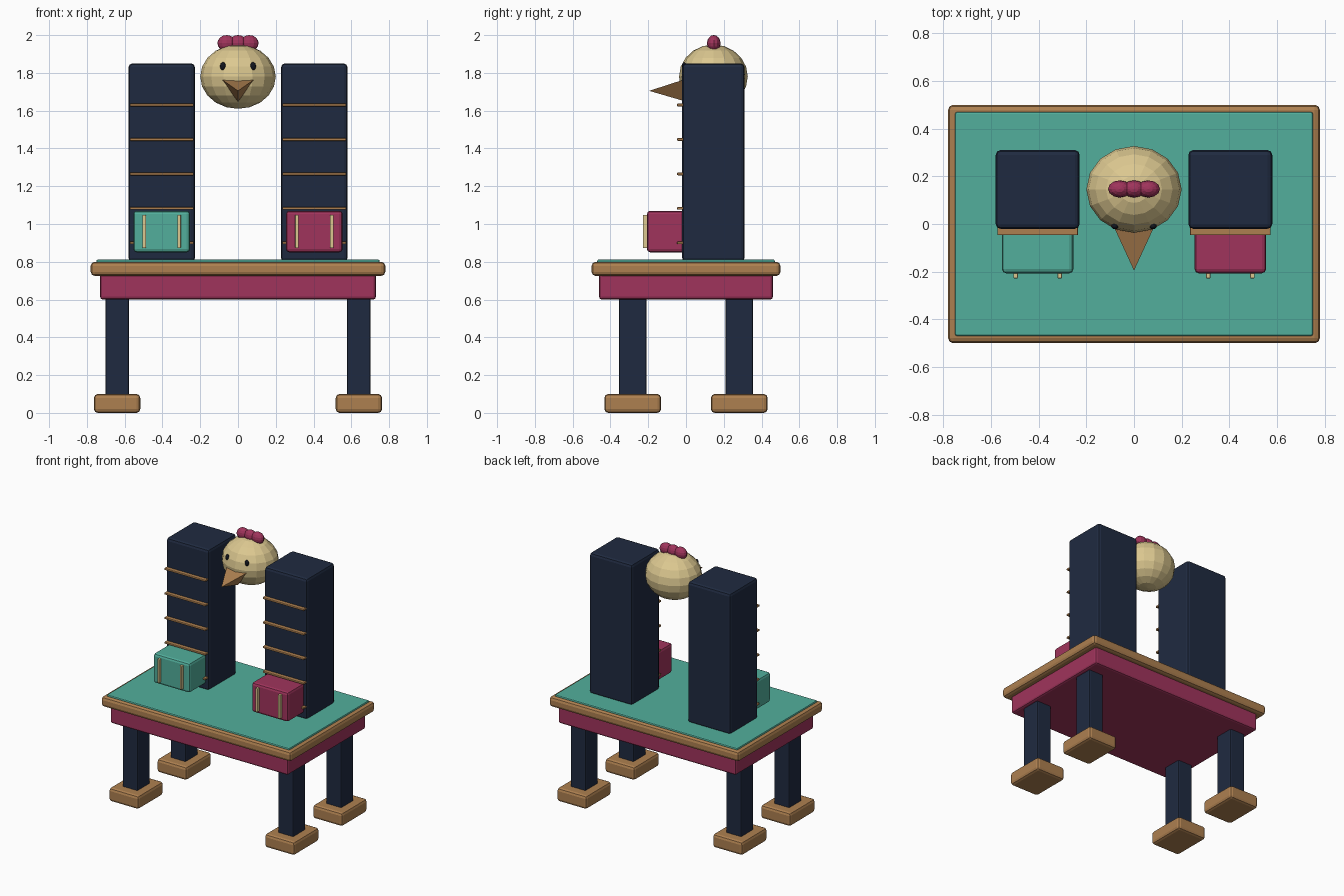
import bpy, bmesh

if "Cube" in bpy.data.objects:
    bpy.data.objects.remove(bpy.data.objects["Cube"])


def material(name, hex_color):
    rgb = [int(hex_color[i:i + 2], 16) / 255 for i in (0, 2, 4)]
    m = bpy.data.materials.new(name)
    m.diffuse_color = [((c + 0.055) / 1.055) ** 2.4 for c in rgb] + [1]
    m.use_nodes = True
    m.node_tree.nodes["Principled BSDF"].inputs["Base Color"].default_value = m.diffuse_color
    return m


NAVY = material("navy", "1F2A40")
TEAL = material("teal", "52AF9C")
CRIMSON = material("crimson", "A0345C")
WOOD = material("wood", "AE8050")
CREAM = material("cream", "DCC890")
DARK = material("dark", "12151E")


def box(name, x, y, z, mat, bevel=0.0, segments=2):
    """Box given by its (min, max) range on each axis, with rounded edges."""
    bpy.ops.mesh.primitive_cube_add(
        size=1, location=[(r[0] + r[1]) / 2 for r in (x, y, z)])
    ob = bpy.context.object
    ob.name = name
    ob.scale = [r[1] - r[0] for r in (x, y, z)]
    bpy.ops.object.transform_apply(location=False, rotation=False, scale=True)
    ob.data.materials.append(mat)
    if bevel:
        mod = ob.modifiers.new("rounded_edges", 'BEVEL')
        mod.width, mod.segments = bevel, segments
    return ob


def ball(name, loc, radii, mat, segments, rings, smooth=False):
    bpy.ops.mesh.primitive_uv_sphere_add(
        segments=segments, ring_count=rings, radius=1, location=loc)
    ob = bpy.context.object
    ob.name = name
    ob.scale = radii
    bpy.ops.object.transform_apply(location=False, rotation=False, scale=True)
    ob.data.materials.append(mat)
    if smooth:
        bpy.ops.object.shade_smooth()
    return ob


def around(c, size):
    return (c - size / 2, c + size / 2)


# Table: apron, top board and coloured inlay
box("apron", (-0.73, 0.73), (-0.46, 0.46), (0.60, 0.74), CRIMSON, 0.015)
box("table_top", (-0.78, 0.78), (-0.50, 0.50), (0.725, 0.80), WOOD, 0.022)
box("top_inlay", (-0.75, 0.75), (-0.47, 0.47), (0.78, 0.812), TEAL, 0.008)

# Legs and feet
for sx, side in ((-1, "left"), (1, "right")):
    for sy, end in ((-1, "front"), (1, "back")):
        x, y = 0.64 * sx, 0.282 * sy
        box(f"{end}_{side}_leg", around(x, 0.125), around(y, 0.148),
            (0.08, 0.62), NAVY, 0.01)
        box(f"{end}_{side}_foot", around(x, 0.245), around(y, 0.30),
            (0.0, 0.10), WOOD, 0.02)

# Towers with slats, each carrying a strapped box
for sx, side, colour in ((-1, "left", TEAL), (1, "right", CRIMSON)):
    x = 0.404 * sx
    box(f"{side}_tower", around(x, 0.352), (-0.02, 0.31), (0.80, 1.85),
        NAVY, 0.02)
    for i in range(5):
        box(f"{side}_slat_{i + 1}", around(x, 0.338), (-0.047, -0.01),
            around(0.90 + 0.1825 * i, 0.014), WOOD, 0.004)
    box(f"{side}_box", around(x, 0.30), (-0.207, 0.0), (0.85, 1.07),
        colour, 0.018)
    for k in (-1, 1):
        box(f"{side}_box_strap_{'a' if k < 0 else 'b'}",
            around(x + 0.0925 * k, 0.018), (-0.228, -0.195), (0.873, 1.048),
            CREAM, 0.003)

# Bird head with comb and eyes
ball("head", (0, 0.145, 1.78), (0.2, 0.182, 0.17), CREAM, 16, 10)
for i, x in enumerate((-0.06, 0, 0.06)):
    ball(f"comb_lobe_{i + 1}", (x, 0.147, 1.957), (0.049, 0.036, 0.043),
         CRIMSON, 12, 8)
for sx, side in ((-1, "left"), (1, "right")):
    ball(f"{side}_eye", (0.08 * sx, -0.01, 1.835), (0.015, 0.012, 0.022),
         DARK, 12, 8, True)

# Three-sided beak, flat side up
bm = bmesh.new()
tip, a, b, c = [bm.verts.new(p) for p in (
    (0, -0.195, 1.705), (-0.09, 0.0, 1.768), (0.09, 0.0, 1.768), (0, 0.0, 1.648))]
for f in ((tip, a, b), (tip, b, c), (tip, c, a), (a, b, c)):
    bm.faces.new(f)
bmesh.ops.recalc_face_normals(bm, faces=bm.faces)
mesh = bpy.data.meshes.new("beak")
bm.to_mesh(mesh)
bm.free()
mesh.materials.append(WOOD)
bpy.context.collection.objects.link(bpy.data.objects.new("beak", mesh))
